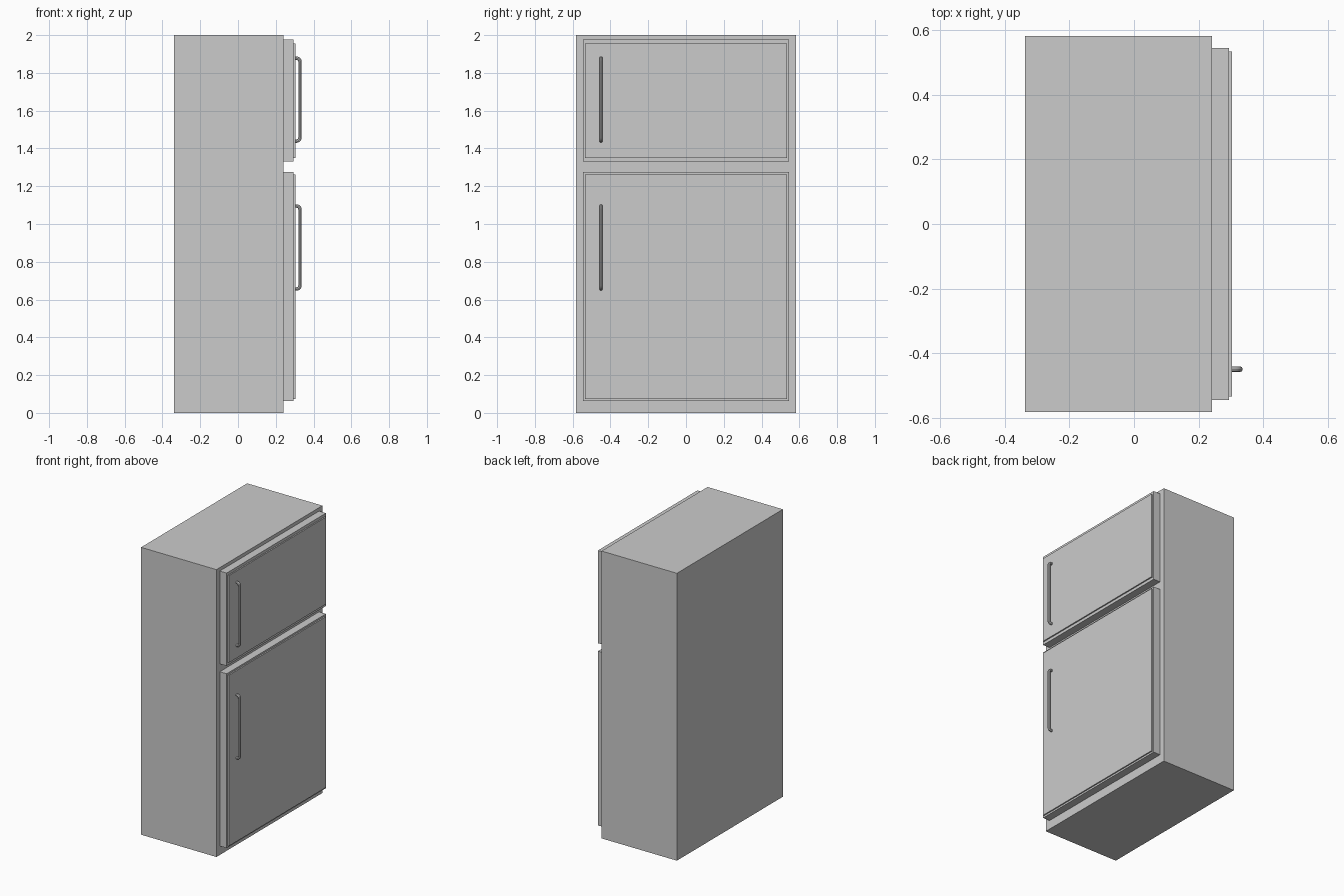
import bpy, math

if "Cube" in bpy.data.objects:
    bpy.data.objects.remove(bpy.data.objects["Cube"])


def box(name, x, y, z):
    bpy.ops.mesh.primitive_cube_add(size=1, location=(sum(x) / 2, sum(y) / 2, sum(z) / 2))
    ob = bpy.context.object
    ob.name = name
    ob.scale = (x[1] - x[0], y[1] - y[0], z[1] - z[0])
    bpy.ops.object.transform_apply(location=False, rotation=False, scale=True)
    return ob


def handle(name, y, z0, z1, r=0.009):
    # Bent round bar: two short posts joined by rounded corners
    root, front, bend = 0.296, 0.328, 0.018
    arc = [math.radians(a) for a in (0, 22.5, 45, 67.5, 90)]
    top = [(front - bend + bend * math.sin(a), z1 - r - bend + bend * math.cos(a)) for a in arc]
    path = [(root, z1 - r)] + top
    path += [(x, z0 + z1 - z) for x, z in reversed(path)]
    curve = bpy.data.curves.new(name, 'CURVE')
    curve.dimensions = '3D'
    curve.bevel_depth = r
    curve.bevel_resolution = 2
    curve.use_fill_caps = True
    spline = curve.splines.new('POLY')
    spline.points.add(len(path) - 1)
    for p, (x, z) in zip(spline.points, path):
        p.co = (x, y, z, 1)
    ob = bpy.data.objects.new(name, curve)
    bpy.context.collection.objects.link(ob)
    bpy.ops.object.select_all(action='DESELECT')
    ob.select_set(True)
    bpy.context.view_layer.objects.active = ob
    bpy.ops.object.convert(target='MESH')
    bpy.ops.object.shade_smooth_by_angle(angle=math.radians(40))


# Cabinet
box("cabinet", (-0.338, 0.242), (-0.583, 0.583), (0, 2))

# Doors: slab, raised front panel and handle
for name, z0, z1, inset, h0, h1 in (
    ("freezer_door", 1.33, 1.976, 0.02, 1.43, 1.887),
    ("fridge_door", 0.062, 1.275, 0.012, 0.647, 1.104),
):
    box(name, (0.242, 0.295), (-0.546, 0.546), (z0, z1))
    box(name + "_panel", (0.293, 0.304), (-0.535, 0.535), (z0 + inset, z1 - inset))
    handle(name + "_handle", -0.45, h0, h1)
